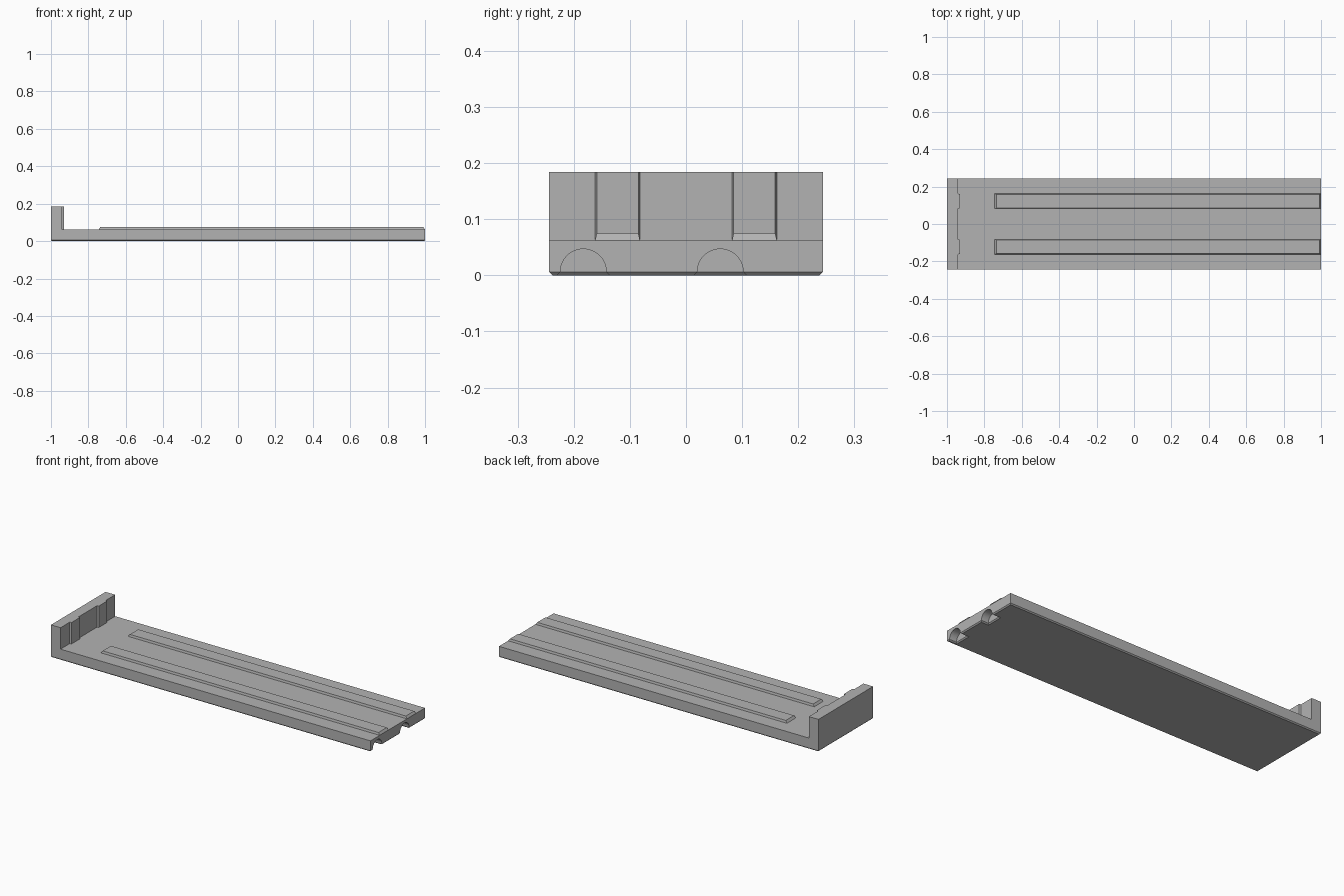
import bpy
import bmesh
from math import cos, sin, pi
from mathutils import Vector

if "Cube" in bpy.data.objects:
    bpy.data.objects.remove(bpy.data.objects["Cube"], do_unlink=True)

HALF_W = 0.244
DECK, TOP = 0.0625, 0.184
WALL_X = -0.94
RAIL_Y = 0.122
CHAMFER = 0.006

grey = bpy.data.materials.new("plain grey")
grey.use_nodes = True
COLOUR = (0.45, 0.45, 0.45, 1)
grey.diffuse_color = COLOUR
grey.node_tree.nodes["Principled BSDF"].inputs["Base Color"].default_value = COLOUR


def finish(name, bm):
    bmesh.ops.recalc_face_normals(bm, faces=bm.faces)
    mesh = bpy.data.meshes.new(name)
    bm.to_mesh(mesh)
    bm.free()
    mesh.materials.append(grey)
    obj = bpy.data.objects.new(name, mesh)
    bpy.context.collection.objects.link(obj)
    return obj


def prism(name, loop, offset):
    """Closed solid swept from a loop of points along an offset."""
    bm = bmesh.new()
    face = bm.faces.new([bm.verts.new(p) for p in loop])
    new = bmesh.ops.extrude_face_region(bm, geom=[face])["geom"]
    verts = [v for v in new if isinstance(v, bmesh.types.BMVert)]
    bmesh.ops.translate(bm, vec=offset, verts=verts)
    return finish(name, bm)


def raised_pad(name, base, inset_a, inset_b, lift):
    """Pad with sloped sides: four base corners, lifted and drawn in."""
    a, b = Vector(inset_a), Vector(inset_b)
    signs = [(1, 1), (-1, 1), (-1, -1), (1, -1)]
    bm = bmesh.new()
    low = [bm.verts.new(p) for p in base]
    high = [bm.verts.new(Vector(p) + Vector(lift) + a * s + b * t)
            for p, (s, t) in zip(base, signs)]
    bm.faces.new(high)
    for i in range(4):
        j = (i + 1) % 4
        bm.faces.new([low[i], low[j], high[j], high[i]])
    # Orient outward using the lift direction of the top face
    obj = finish(name, bm)
    if obj.data.polygons[0].normal.dot(Vector(lift)) < 0:
        obj.data.flip_normals()
    return obj


# Base plate and end wall in one L-shaped section
section = [(-1, 0), (1, 0), (1, DECK), (WALL_X, DECK), (WALL_X, TOP), (-1, TOP)]
body = prism("base_and_end_wall", [(x, -HALF_W, z) for x, z in section],
             (0, 2 * HALF_W, 0))

# Arched notches in the open end
for label, y in (("front", -0.183), ("back", 0.061)):
    arch = [(0.955, y + 0.041 * cos(pi * i / 24), CHAMFER + 0.041 * sin(pi * i / 24))
            for i in range(25)]
    arch += [(0.955, y - 0.041, -0.05), (0.955, y + 0.041, -0.05)]
    cutter = prism(label + "_notch_cutter", arch, (0.1, 0, 0))
    cutter.hide_render = True
    cutter.hide_set(True)
    cut = body.modifiers.new(label + "_notch", "BOOLEAN")
    cut.operation, cut.solver, cut.object = "DIFFERENCE", "EXACT", cutter

# Apply the cuts, then chamfer the bottom rim
graph = bpy.context.evaluated_depsgraph_get()
bm = bmesh.new()
bm.from_mesh(body.evaluated_get(graph).to_mesh())
body.modifiers.clear()
for obj in [o for o in bpy.data.objects if o.name.endswith("_notch_cutter")]:
    bpy.data.objects.remove(obj, do_unlink=True)
rim = [e for e in bm.edges if all(abs(v.co.z) < 1e-4 for v in e.verts)
       and len(e.link_faces) == 2 and e.calc_face_angle() > 0.5]
bmesh.ops.bevel(bm, geom=rim, offset=CHAMFER, segments=1, affect="EDGES")
bm.to_mesh(body.data)
bm.free()

# Long deck rails and matching ribs on the wall
for label, y in (("front", -RAIL_Y), ("back", RAIL_Y)):
    lo, hi = y - 0.04, y + 0.04
    raised_pad(label + "_rail",
               [(-0.745, lo, DECK), (1, lo, DECK), (1, hi, DECK), (-0.745, hi, DECK)],
               (0.009, 0, 0), (0, 0.003, 0), (0, 0, 0.0125))
    raised_pad(label + "_wall_rib",
               [(WALL_X, lo, DECK), (WALL_X, hi, DECK), (WALL_X, hi, TOP), (WALL_X, lo, TOP)],
               (0, 0.003, 0), (0, 0, 0), (0.01, 0, 0))
